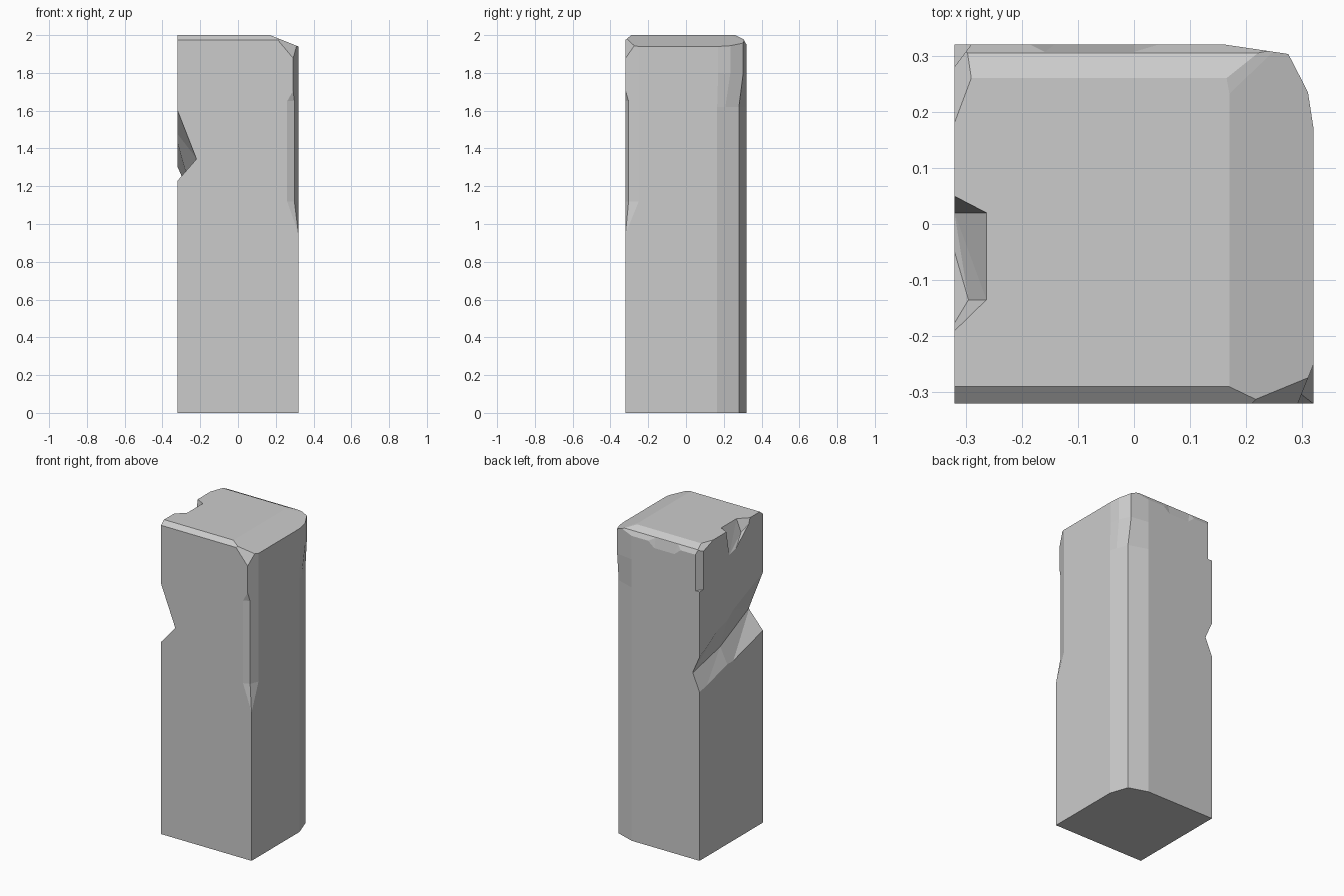
import bpy, bmesh
from mathutils import Vector

if "Cube" in bpy.data.objects:
    bpy.data.objects.remove(bpy.data.objects["Cube"])


def finish(bm, name):
    bmesh.ops.recalc_face_normals(bm, faces=bm.faces)
    mesh = bpy.data.meshes.new(name)
    bm.to_mesh(mesh)
    bm.free()
    obj = bpy.data.objects.new(name, mesh)
    bpy.context.collection.objects.link(obj)
    return obj


def slice_off(bm, a, b, c):
    """Cut away everything beyond the plane through a, b, c."""
    a, b, c = Vector(a), Vector(b), Vector(c)
    n = (b - a).cross(c - a).normalized()
    if n.dot(Vector((0, 0, 1)) - a) > 0:
        n.negate()
    geom = bm.verts[:] + bm.edges[:] + bm.faces[:]
    bmesh.ops.bisect_plane(bm, geom=geom, dist=1e-5, plane_co=a,
                           plane_no=n, clear_outer=True)
    rim = [e for e in bm.edges if e.is_boundary]
    if rim:
        bmesh.ops.holes_fill(bm, edges=rim, sides=0)
    bmesh.ops.recalc_face_normals(bm, faces=bm.faces)


def chip(obj, name, points):
    """Subtract the convex hull of the points."""
    bm = bmesh.new()
    for p in points:
        bm.verts.new(p)
    res = bmesh.ops.convex_hull(bm, input=bm.verts[:])
    junk = [v for v in res["geom_interior"] if isinstance(v, bmesh.types.BMVert)]
    if junk:
        bmesh.ops.delete(bm, geom=junk, context="VERTS")
    cutter = finish(bm, name)
    cutter.hide_render = True
    mod = obj.modifiers.new(name, "BOOLEAN")
    mod.operation = "DIFFERENCE"
    mod.solver = "EXACT"
    mod.object = cutter
    bpy.context.view_layer.objects.active = obj
    bpy.ops.object.modifier_apply(modifier=name)
    bpy.data.objects.remove(cutter)


# Pillar body: square section with a worn back right edge, flaring near the top
H = 0.32
low = [(0.32, 0.165), (0.305, 0.208), (0.28, 0.28), (0.16, 0.32)]
high = [(0.32, 0.17), (0.31, 0.235), (0.275, 0.303), (0.16, 0.32)]
bm = bmesh.new()
rings = []
for z, corner in ((0, low), (1.62, low), (1.8, high), (2, high)):
    section = [(-H, -H), (H, -H)] + corner + [(-H, H)]
    rings.append([bm.verts.new((x, y, z)) for x, y in section])
count = len(rings[0])
for r0, r1 in zip(rings, rings[1:]):
    for i in range(count):
        j = (i + 1) % count
        bm.faces.new((r0[i], r0[j], r1[j], r1[i]))
bm.faces.new(rings[0])
bm.faces.new(rings[-1])
bmesh.ops.recalc_face_normals(bm, faces=bm.faces)

# Worn top edges: front, back (two facets), right (two facets), two corners
slice_off(bm, (-1, -0.32, 1.975), (1, -0.32, 1.975), (0, -0.29, 2))
slice_off(bm, (-1, 0.26, 2), (1, 0.26, 2), (0, 0.305, 1.978))
slice_off(bm, (-1, 0.305, 1.978), (1, 0.305, 1.978), (0, 0.32, 1.95))
slice_off(bm, (0.165, 0.26, 2), (0.255, -0.24, 2), (0.22, 0.28, 1.98))
slice_off(bm, (0.32, -0.27, 1.94), (0.32, 0.17, 1.94), (0.22, 0.28, 1.98))
slice_off(bm, (0.21, -0.32, 1.975), (0.29, -0.32, 1.88), (0.32, -0.27, 1.94))
slice_off(bm, (-0.32, 0.18, 2), (-0.29, 0.26, 2), (-0.32, 0.28, 1.965))
pillar = finish(bm, "stone_pillar")

# Diagonal groove across the left side: (y, apex x, apex z, top z, bottom z)
groove = [(-0.33, -0.219, 1.347, 1.605, 1.232), (0.04, -0.27, 1.25, 1.43, 1.15),
          (0.33, -0.272, 1.188, 1.297, 1.077)]
for k, pair in enumerate(zip(groove, groove[1:])):
    pts = []
    for y, x, z, top, bottom in pair:
        s = 0.02 / (x + 0.32)
        pts += [(x, y, z), (-0.34, y, top + (top - z) * s),
                (-0.34, y, bottom + (bottom - z) * s)]
    chip(pillar, f"groove_cut_{k}", pts)

# Notch in the left top edge
notch = [(-0.263, 0.02), (-0.263, -0.135)]
chip(pillar, "top_notch_cut",
     [(x, y, z) for x, y in notch for z in (2.0, 2.05)] +
     [(-0.34, 0.06, 2.05), (-0.34, 0.06, 2), (-0.34, -0.21, 2.05), (-0.34, -0.21, 2),
      (-0.34, 0.02, 1.81), (-0.32, 0.02, 1.84), (-0.295, -0.135, 1.92)])

# Chipped back left corner
chip(pillar, "back_left_cut",
     [(x, y, z) for z in (1.72, 2.1)
      for x, y in ((-0.275, 0.34), (-0.335, 0.26), (-0.36, 0.36))])

# Worn front right edge: side facet, then shallow front facet
chip(pillar, "side_wear_cut",
     [(x, y, z) for z in (1.12, 2.1)
      for x, y in ((0.284, -0.34), (0.33, -0.225), (0.38, -0.34))] +
     [(0.322, -0.322, 0.93), (0.38, -0.34, 0.93)])
chip(pillar, "front_wear_cut",
     [(x, y, z) for z in (1.12, 1.65)
      for x, y in ((0.26, -0.32), (0.25, -0.34), (0.36, -0.278), (0.36, -0.34))] +
     [(0.322, -0.322, 0.93), (0.29, -0.322, 1.71), (0.36, -0.322, 1.71)])

# Small chip along the back top edge
chip(pillar, "back_edge_cut",
     [(-0.19, 0.321, 1.95), (-0.16, 0.306, 1.978), (0, 0.306, 1.978), (0.05, 0.321, 1.95),
      (-0.14, 0.321, 1.91), (0, 0.321, 1.91), (-0.16, 0.34, 2), (0, 0.34, 2)])
